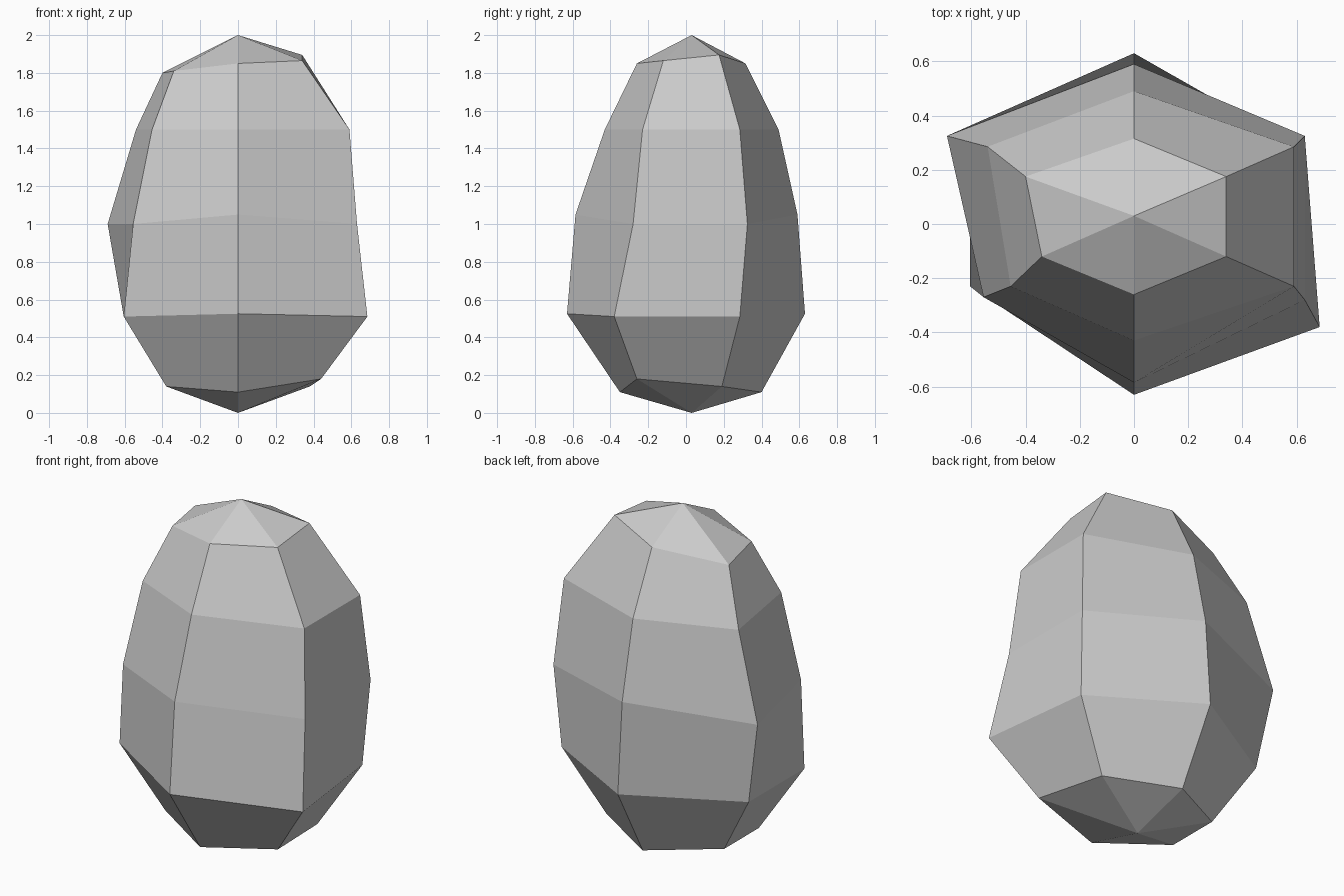
import bpy
import bmesh
from mathutils import Vector

cube = bpy.data.objects.get("Cube")
if cube:
    bpy.data.objects.remove(cube, do_unlink=True)

# Plain stone colour
stone = bpy.data.materials.new("stone grey")
stone.use_nodes = True
grey = (0.6, 0.6, 0.6, 1.0)
stone.diffuse_color = grey
stone.node_tree.nodes["Principled BSDF"].inputs["Base Color"].default_value = grey

# Six-sided rings from bottom to top:
# middle z, side z, front y, back y, side x, side front y, side back y
RINGS = [
    (.11, .14, -.35, .40, .38, -.13, .19),
    (.525, .51, -.63, .63, .605, -.23, .285),
    (1.05, 1, -.585, .59, .63, -.28, .325),
    (1.5, 1.5, -.43, .49, .59, -.23, .285),
    (1.85, 1.865, -.26, .315, .34, -.12, .175),
]

# Dents and bulges that make the stone irregular: (ring, corner) -> offset
FRONT_POS, BACK_POS, BACK_NEG, FRONT_NEG = 1, 2, 4, 5
NUDGES = {
    (0, FRONT_POS): (.06, -.13, .04),
    (1, FRONT_POS): (.08, -.15, 0),
    (2, FRONT_NEG): (.075, .01, 0),
    (2, BACK_NEG): (-.06, 0, 0),
    (3, FRONT_NEG): (.135, 0, 0),
    (3, BACK_NEG): (.05, 0, 0),
    (4, BACK_POS): (0, 0, .03),
    (4, FRONT_NEG): (0, 0, -.055),
    (4, BACK_NEG): (-.06, 0, -.065),
}


def ring_corners(index, ring):
    """Corners anticlockwise from the front, with their nudges applied."""
    mid_z, side_z, front, back, x, side_front, side_back = ring
    corners = [
        (0, front, mid_z), (x, side_front, side_z), (x, side_back, side_z),
        (0, back, mid_z), (-x, side_back, side_z), (-x, side_front, side_z),
    ]
    return [Vector(co) + Vector(NUDGES.get((index, corner), (0, 0, 0)))
            for corner, co in enumerate(corners)]


# Egg-shaped stone: bands of quads closed by a fan at each tip
bm = bmesh.new()
loops = [[bm.verts.new(co) for co in ring_corners(i, ring)]
         for i, ring in enumerate(RINGS)]
bottom = bm.verts.new((0, .03, 0))
top = bm.verts.new((0, .03, 2))
for i in range(6):
    j = (i + 1) % 6
    for low, high in zip(loops, loops[1:]):
        bm.faces.new((low[i], low[j], high[j], high[i]))
    bm.faces.new((bottom, loops[0][j], loops[0][i]))
    bm.faces.new((top, loops[-1][i], loops[-1][j]))
bmesh.ops.recalc_face_normals(bm, faces=bm.faces[:])

mesh = bpy.data.meshes.new("egg_stone")
bm.to_mesh(mesh)
bm.free()
mesh.materials.append(stone)
bpy.context.scene.collection.objects.link(bpy.data.objects.new("egg_stone", mesh))
